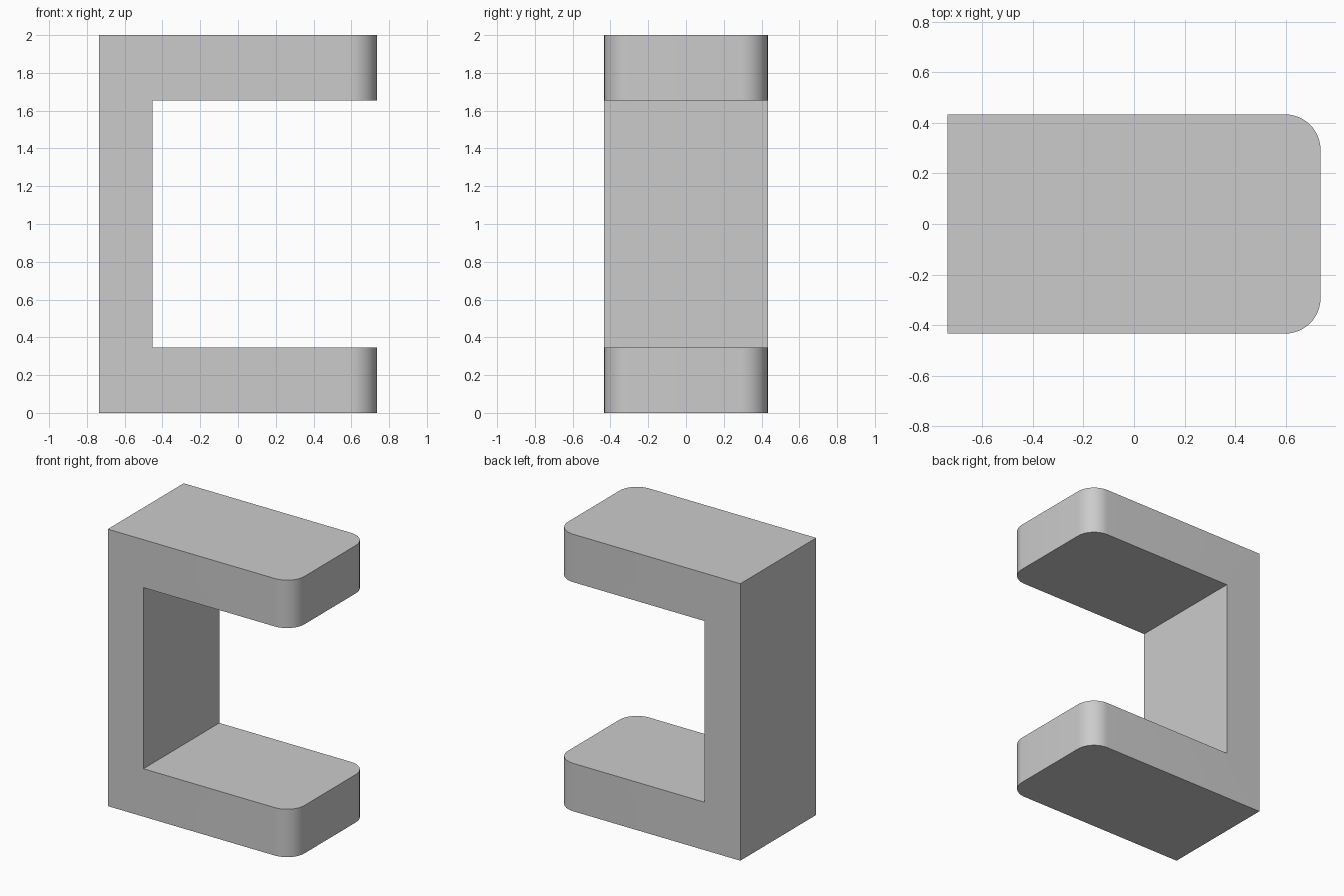
import bpy, bmesh

cube = bpy.data.objects.get("Cube")
if cube:
    bpy.data.objects.remove(cube, do_unlink=True)

HALF_X, HALF_Y, HEIGHT = 0.737, 0.433, 2.0
ARM, INNER_X, RADIUS = 0.346, -0.452, 0.14

# Plain grey material
grey = bpy.data.materials.new("plain grey")
grey.use_nodes = True
colour = (0.6, 0.6, 0.6, 1)
grey.diffuse_color = colour
grey.node_tree.nodes["Principled BSDF"].inputs["Base Color"].default_value = colour

# C-shaped side profile, extruded through the depth
profile = [(-HALF_X, 0), (HALF_X, 0), (HALF_X, ARM), (INNER_X, ARM),
           (INNER_X, HEIGHT - ARM), (HALF_X, HEIGHT - ARM),
           (HALF_X, HEIGHT), (-HALF_X, HEIGHT)]
bm = bmesh.new()
face = bm.faces.new([bm.verts.new((x, -HALF_Y, z)) for x, z in profile])
extruded = bmesh.ops.extrude_face_region(bm, geom=[face])["geom"]
bmesh.ops.translate(bm, vec=(0, 2 * HALF_Y, 0),
                    verts=[v for v in extruded if isinstance(v, bmesh.types.BMVert)])
bmesh.ops.recalc_face_normals(bm, faces=bm.faces)

# Round the upright corners at the arm tips
tips = [e for e in bm.edges
        if all(v.co.x > HALF_X - 0.001 for v in e.verts)
        and abs(e.verts[0].co.y - e.verts[1].co.y) < 0.001]
bmesh.ops.bevel(bm, geom=tips, offset=RADIUS, segments=12, profile=0.5, affect='EDGES')
bmesh.ops.recalc_face_normals(bm, faces=bm.faces)

mesh = bpy.data.meshes.new("c_bracket")
bm.to_mesh(mesh)
bm.free()
mesh.materials.append(grey)
bracket = bpy.data.objects.new("c_bracket", mesh)
bpy.context.collection.objects.link(bracket)

# Smooth the rounded corners, keep the edges sharp
bpy.ops.object.select_all(action='DESELECT')
bracket.select_set(True)
bpy.context.view_layer.objects.active = bracket
bpy.ops.object.shade_smooth_by_angle(angle=0.5)
